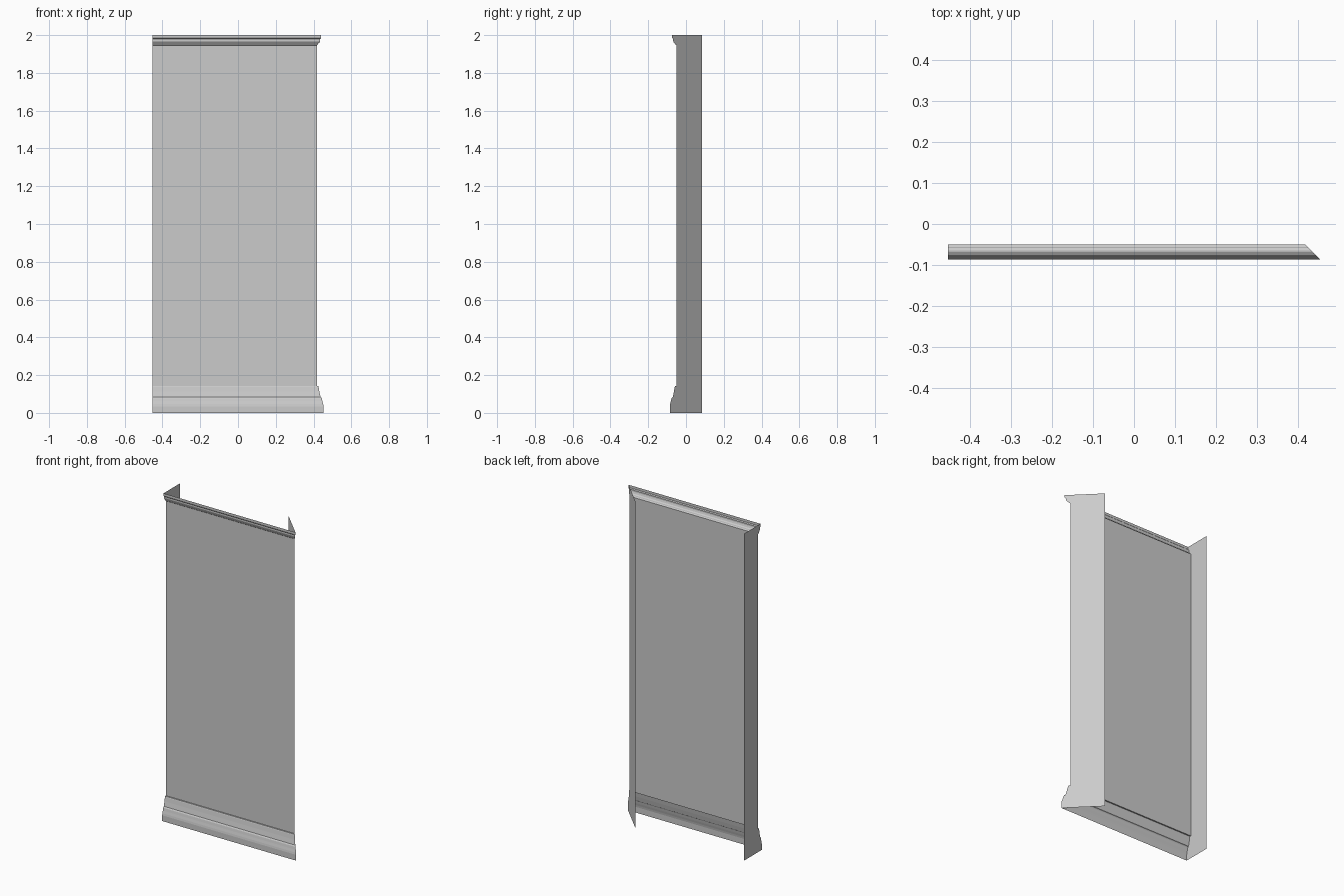
import bpy
import bmesh

if "Cube" in bpy.data.objects:
    bpy.data.objects.remove(bpy.data.objects["Cube"])

LEFT, MITRE, BACK = -0.453, 0.367, 0.086

# Front profile (y, z): stepped base, flat wall, crown
profile = [
    (-0.086, 0.0), (-0.086, 0.035), (-0.084, 0.047), (-0.080, 0.062),
    (-0.077, 0.077), (-0.075, 0.081), (-0.070, 0.084), (-0.064, 0.112),
    (-0.060, 0.136), (-0.058, 0.142), (-0.050, 0.142),
    (-0.050, 1.945), (-0.056, 1.950), (-0.058, 1.955), (-0.064, 1.960),
    (-0.068, 1.970), (-0.068, 1.979), (-0.073, 1.984), (-0.073, 2.0),
]


def left_end(p):
    return (LEFT, p[0], p[1])


def right_end(p):
    # 45 degree mitre: x shrinks toward the back
    return (MITRE - p[0], p[0], p[1])


def make_object(name, build):
    bm = bmesh.new()
    build(bm)
    mesh = bpy.data.meshes.new(name)
    bm.to_mesh(mesh)
    bm.free()
    obj = bpy.data.objects.new(name, mesh)
    bpy.context.collection.objects.link(obj)
    return obj


# Moulded front skin, open at top, bottom and back
def front_skin(bm):
    a = [bm.verts.new(left_end(p)) for p in profile]
    b = [bm.verts.new(right_end(p)) for p in profile]
    for i in range(len(profile) - 1):
        bm.faces.new((a[i], b[i], b[i + 1], a[i + 1]))


# Flat end sheets that follow the profile and run to the back
def end_sheet(place, flip):
    outline = profile + [(BACK, 2.0), (BACK, 0.0)]
    if flip:
        outline = outline[::-1]

    def build(bm):
        face = bm.faces.new([bm.verts.new(place(p)) for p in outline])
        bm.normal_update()
        bmesh.ops.triangulate(bm, faces=[face])
    return build


make_object("front_panel", front_skin)
make_object("left_end_panel", end_sheet(left_end, False))
make_object("right_mitred_end_panel", end_sheet(right_end, True))
